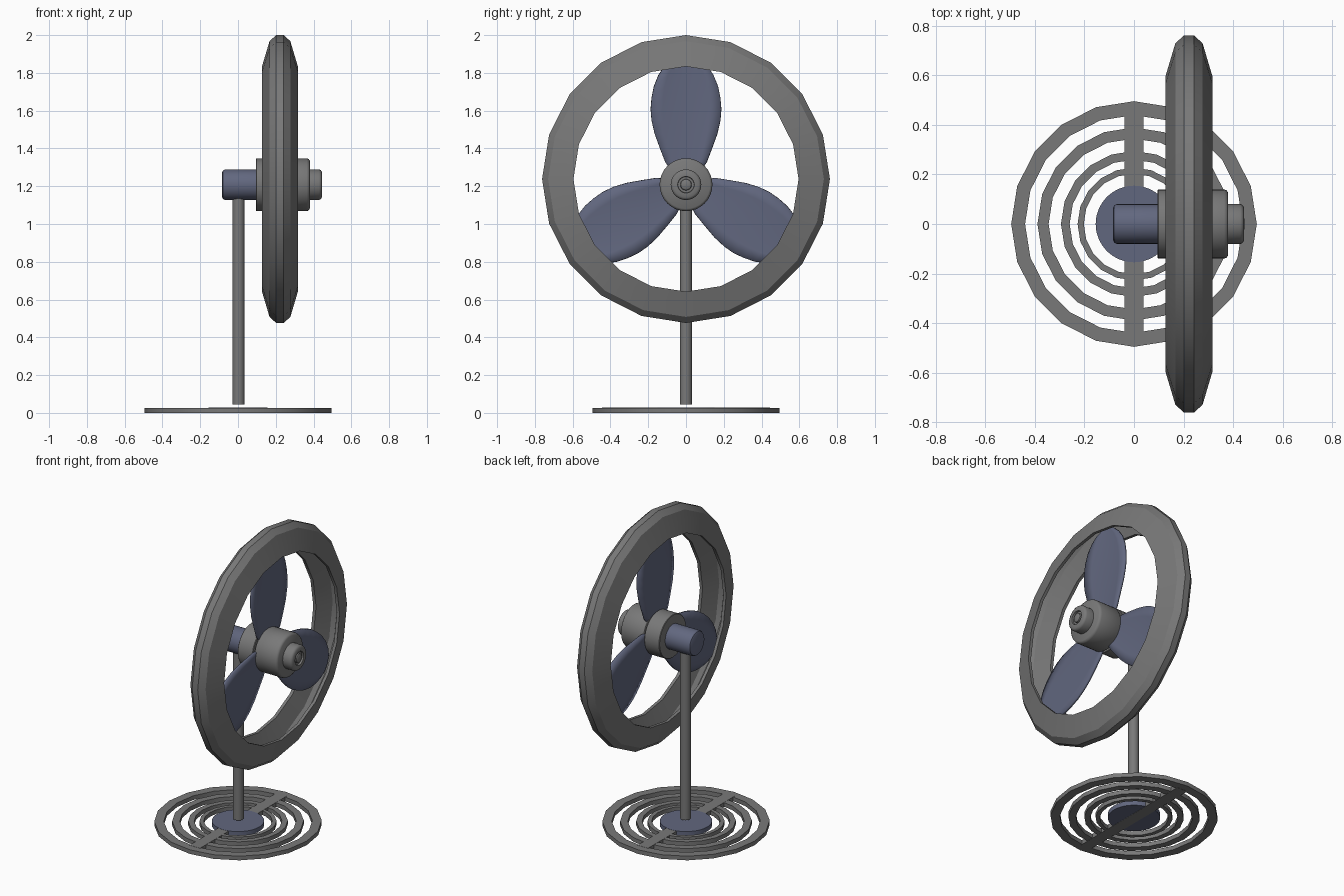
import bpy, bmesh, math
from mathutils import Matrix

if "Cube" in bpy.data.objects:
    bpy.data.objects.remove(bpy.data.objects["Cube"])


def material(name, rgb):
    m = bpy.data.materials.new(name)
    m.diffuse_color = (*rgb, 1)
    m.use_nodes = True
    m.node_tree.nodes["Principled BSDF"].inputs["Base Color"].default_value = m.diffuse_color
    return m


blue = material("slate_blue", (0.12, 0.135, 0.21))
grey = material("dark_grey", (0.19, 0.19, 0.19))

HUB_Z, RING_Z, FAN_X = 1.208, 1.238, 0.222


def finish(name, bm, mat, smooth=0):
    bmesh.ops.recalc_face_normals(bm, faces=bm.faces)
    me = bpy.data.meshes.new(name)
    bm.to_mesh(me)
    bm.free()
    ob = bpy.data.objects.new(name, me)
    bpy.context.collection.objects.link(ob)
    me.materials.append(mat)
    if smooth:
        bpy.ops.object.select_all(action='DESELECT')
        bpy.context.view_layer.objects.active = ob
        ob.select_set(True)
        bpy.ops.object.shade_smooth_by_angle(angle=math.radians(smooth))
    return ob


def lathe(name, profile, sides, axis='z', center=(0, 0, 0), mat=grey,
          closed=False, smooth=35):
    """Turn (position along axis, radius) points; closed profiles make hollow rings."""
    bm = bmesh.new()
    loops = []
    for h, r in profile:
        loop = []
        for i in range(sides):
            a = math.tau * i / sides
            c, s = r * math.cos(a), r * math.sin(a)
            p = (c, s, h) if axis == 'z' else (h, c, s)
            loop.append(bm.verts.new([p[k] + center[k] for k in range(3)]))
        loops.append(loop)
    pairs = list(zip(loops, loops[1:]))
    if closed:
        pairs.append((loops[-1], loops[0]))
    else:
        bm.faces.new(loops[0])
        bm.faces.new(loops[-1])
    for a, b in pairs:
        for i in range(sides):
            j = (i + 1) % sides
            bm.faces.new((a[i], a[j], b[j], b[i]))
    return finish(name, bm, mat, smooth)


# Base: concentric flat rings, crossbar and centre disc
T = 0.027
for n, (ro, ri) in enumerate([(.496, .44), (.39, .345), (.295, .26), (.228, .203)]):
    lathe(f"base_ring_{n + 1}", [(0, ro), (T, ro), (T, ri), (0, ri)], 20, closed=True)
lathe("base_disc", [(0.0, .155), (T + .002, .155)], 32, mat=blue)
bm = bmesh.new()
bmesh.ops.create_cube(bm, size=1, matrix=Matrix.Translation((0, 0, T / 2))
                      @ Matrix.Diagonal((.075, .89, T + .002, 1)))
finish("base_crossbar", bm, grey)

# Pole
lathe("pole", [(.045, .032), (1.15, .032)], 20, center=(.003, 0, 0))

# Motor, two-part hub and nose along x
c = (.004, 0, HUB_Z)
lathe("motor", [(-.088, .066), (-.084, .075), (-.075, .08), (.10, .08)], 32, 'x', c, blue)
lathe("rear_hub", [(.091, .137), (.094, .14), (.197, .14), (.2, .137)], 32, 'x', c)
lathe("hub_core", [(.19, .11), (.225, .11)], 32, 'x', c)
lathe("front_hub", [(.205, .125), (.21, .135), (.22, .14), (.36, .14), (.37, .136), (.376, .127)],
      32, 'x', c)
lathe("nose", [(.37, .081), (.425, .081), (.434, .077), (.44, .068), (.44, .044), (.428, .042),
               (.428, .03), (.438, .028), (.442, .022)], 32, 'x', c)

# Outer ring: hollow channel, open toward the blades
lathe("outer_ring", [(-.095, .596), (-.055, .73), (-.02, .762), (.02, .762), (.055, .73), (.095, .596),
                     (.075, .596), (.038, .715), (.015, .735), (-.015, .735), (-.038, .715), (-.075, .596)],
      20, 'x', (FAN_X, 0, RING_Z), closed=True, smooth=25)

# Blades: petal outline, slight twist and thickness
outline = [(.06, .07), (.12, .11), (.19, .137), (.27, .166), (.34, .182), (.40, .187), (.46, .182),
           (.52, .17), (.58, .146), (.63, .112), (.665, .075), (.685, .035), (.692, .008)]
N = 6
for k in range(3):
    bm = bmesh.new()
    rows = []
    for r, w in outline:
        twist = math.radians(4 - 8 * r / .69)
        row = []
        for i in range(N + 1):
            u = 2 * i / N - 1
            row.append(bm.verts.new((.213 + u * w * math.sin(twist) + .01 * u * u * w / .187,
                                     u * w * math.cos(twist), r)))
        rows.append(row)
    for a, b in zip(rows, rows[1:]):
        for i in range(N):
            bm.faces.new((a[i], a[i + 1], b[i + 1], b[i]))
    bmesh.ops.transform(bm, verts=bm.verts, matrix=Matrix.Translation((0, 0, HUB_Z))
                        @ Matrix.Rotation(math.tau * k / 3, 4, 'X'))
    ob = finish(f"blade_{k + 1}", bm, blue, smooth=35)
    mod = ob.modifiers.new("thickness", 'SOLIDIFY')
    mod.thickness, mod.offset = .014, 0
